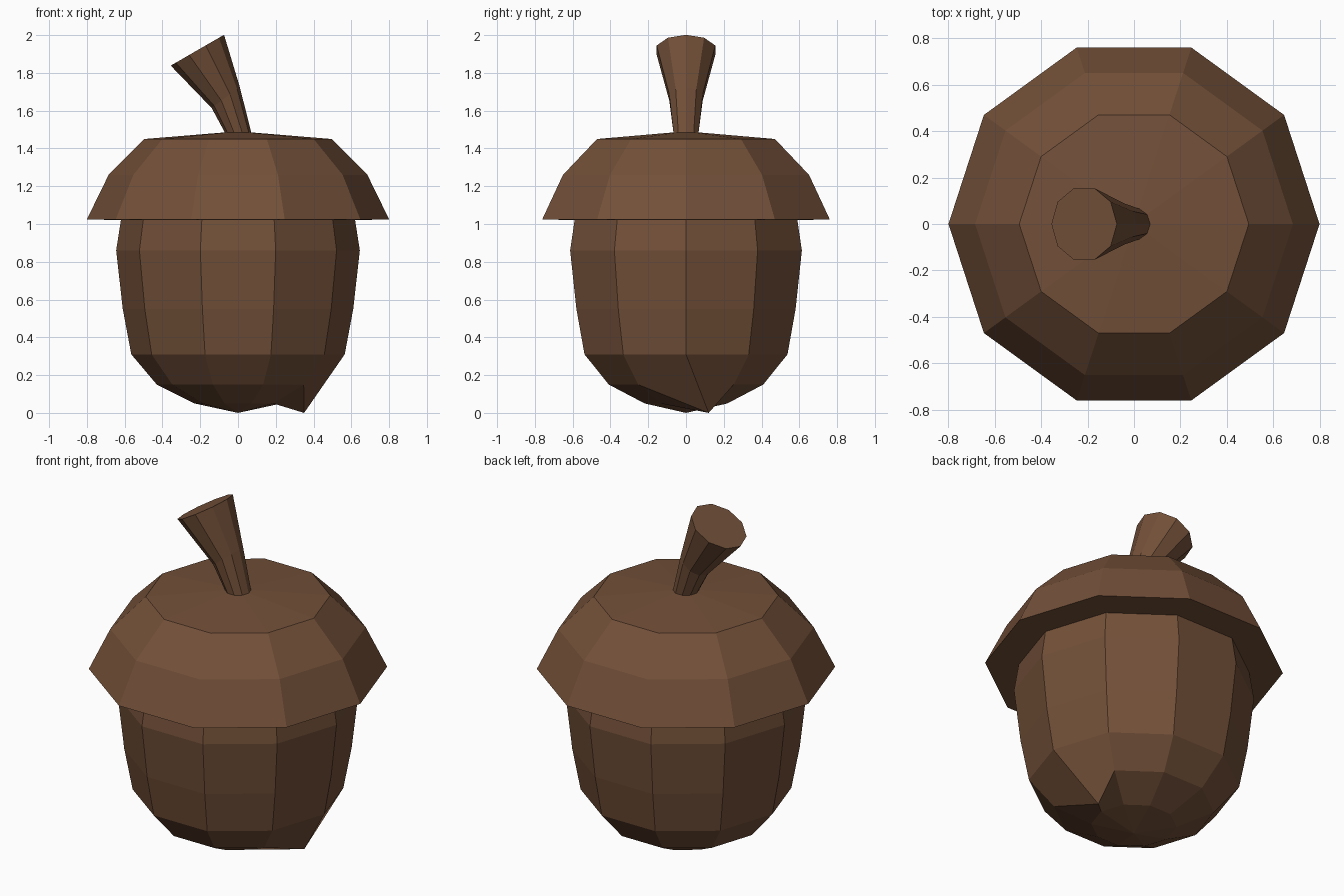
import bpy, bmesh, math
from mathutils import Vector

if "Cube" in bpy.data.objects:
    bpy.data.objects.remove(bpy.data.objects["Cube"])

SIDES = 10

brown = bpy.data.materials.new("acorn brown")
brown.diffuse_color = (0.17, 0.08, 0.04, 1)
brown.use_nodes = True
brown.node_tree.nodes["Principled BSDF"].inputs["Base Color"].default_value = brown.diffuse_color


def ring(r, z, x=0.0, tilt=0.0):
    """Decagon of radius r around (x, 0, z), leaning by tilt about the y axis."""
    pts = []
    for i in range(SIDES):
        a = math.tau * i / SIDES
        u, v = r * math.cos(a), r * math.sin(a)
        pts.append(Vector((x + u * math.cos(tilt), v, z + u * math.sin(tilt))))
    return pts


def loft(name, rings, start_point=None, end_cap=False):
    """Skin a list of rings running upward along the outside."""
    bm = bmesh.new()
    loops = [[bm.verts.new(p) for p in pts] for pts in rings]
    for low, high in zip(loops, loops[1:]):
        for i in range(SIDES):
            j = (i + 1) % SIDES
            bm.faces.new((low[i], low[j], high[j], high[i]))
    if start_point:
        tip = bm.verts.new(start_point)
        for i in range(SIDES):
            bm.faces.new((loops[0][(i + 1) % SIDES], loops[0][i], tip))
    if end_cap:
        bm.faces.new(loops[-1])
    bmesh.ops.recalc_face_normals(bm, faces=bm.faces) if end_cap else None
    mesh = bpy.data.meshes.new(name)
    bm.to_mesh(mesh)
    bm.free()
    mesh.materials.append(brown)
    obj = bpy.data.objects.new(name, mesh)
    bpy.context.collection.objects.link(obj)
    return obj


# Nut body, with one small dent low on the right side
nut_rings = [ring(r, z) for r, z in
             ((0.23, 0.05), (0.43, 0.15), (0.565, 0.31), (0.61, 0.55),
              (0.645, 0.86), (0.62, 1.02))]
nut_rings[1][0] = Vector((0.35, 0.12, 0))
loft("nut", nut_rings, start_point=(0, 0, 0))

# Cap: flat underside, sloped sides and shallow top up to the stem
loft("cap", [ring(r, z) for r, z in
             ((0.62, 1.02), (0.80, 1.025), (0.685, 1.26), (0.495, 1.45), (0.07, 1.485))])

# Bent, flared stem
loft("stem", [ring(0.07, 1.485),
              ring(0.093, 1.67, -0.065, math.radians(37)),
              ring(0.163, 1.92, -0.215, math.radians(30))], end_cap=True)
